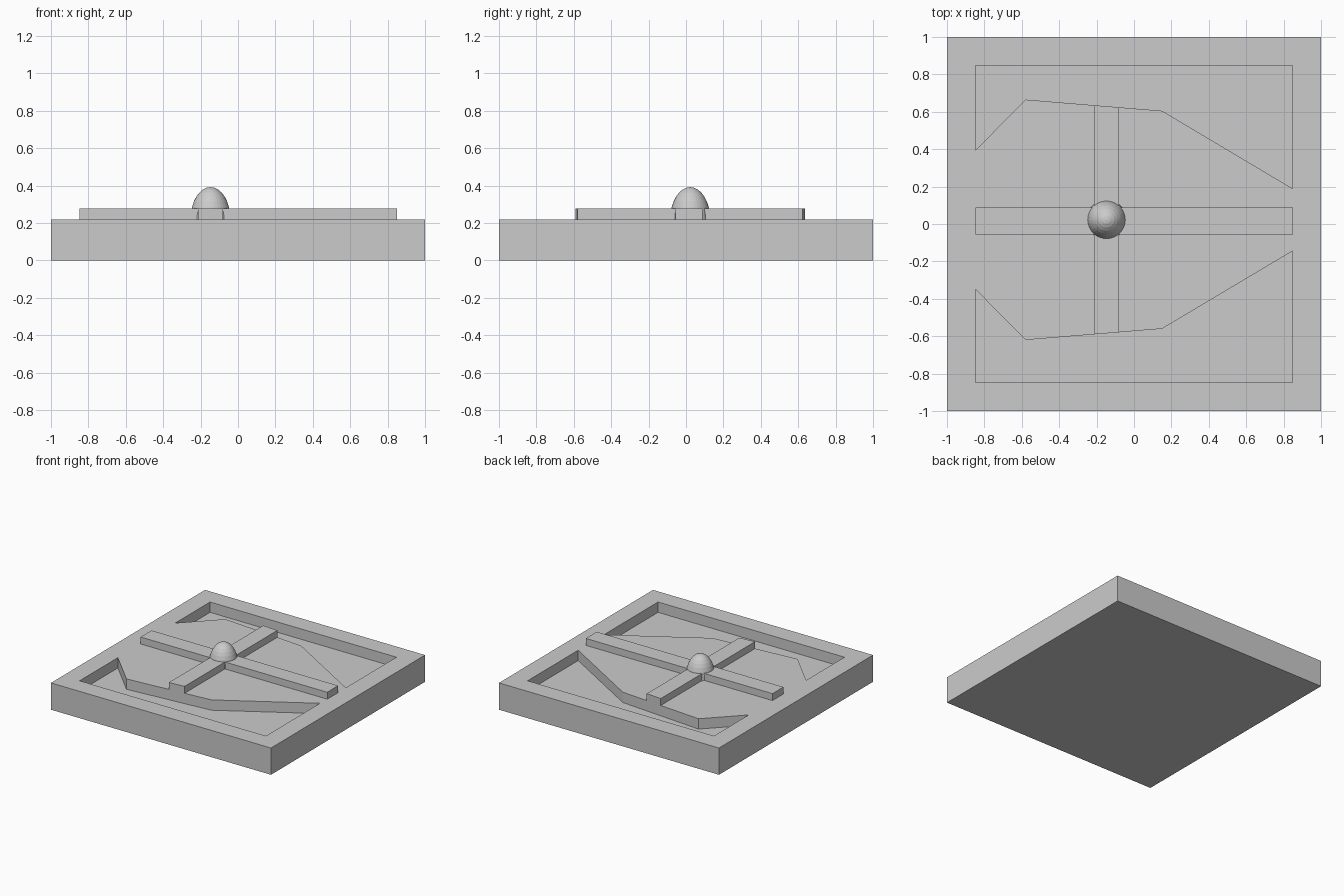
import bpy
import bmesh
from mathutils import Matrix

cube = bpy.data.objects.get("Cube")
if cube:
    bpy.data.objects.remove(cube, do_unlink=True)

DECK = 0.22        # top of the base slab
FLOOR = 0.135      # bottom of the recesses
BAR_TOP = 0.277    # top of the crossing bars
AXIS = 0.0225      # the recesses mirror about this y

grey = bpy.data.materials.new("light_grey")
grey.use_nodes = True
colour = (0.6, 0.6, 0.6, 1)
grey.diffuse_color = colour
grey.node_tree.nodes["Principled BSDF"].inputs["Base Color"].default_value = colour


def add_object(name, bm):
    bmesh.ops.recalc_face_normals(bm, faces=bm.faces)
    mesh = bpy.data.meshes.new(name)
    bm.to_mesh(mesh)
    bm.free()
    mesh.materials.append(grey)
    obj = bpy.data.objects.new(name, mesh)
    bpy.context.collection.objects.link(obj)
    return obj


def prism(name, outline, low, high):
    """Extrude a flat outline upwards from low to high."""
    bm = bmesh.new()
    face = bm.faces.new([bm.verts.new((x, y, low)) for x, y in outline])
    top = bmesh.ops.extrude_face_region(bm, geom=[face])["geom"]
    verts = [v for v in top if isinstance(v, bmesh.types.BMVert)]
    bmesh.ops.translate(bm, verts=verts, vec=(0, 0, high - low))
    return add_object(name, bm)


# Square base slab
base = prism("base_slab", [(-1, -1), (1, -1), (1, 1), (-1, 1)], 0, DECK)

# Angular recesses at the back and front, cut from the slab
inner_edge = [(0.847, 0.19), (0.15, 0.605), (-0.58, 0.665), (-0.847, 0.395)]
back = [(-0.847, 0.847), (0.847, 0.847)] + inner_edge
front = [(-0.847, -0.847), (0.847, -0.847)] + [(x, 2 * AXIS - y) for x, y in inner_edge]
for name, outline in (("back", back), ("front", front)):
    cutter = prism(name + "_recess_cutter", outline, FLOOR, DECK + 0.1)
    cutter.hide_render = True
    cutter.hide_set(True)
    cut = base.modifiers.new(name + "_recess", "BOOLEAN")
    cut.operation = "DIFFERENCE"
    cut.solver = "EXACT"
    cut.object = cutter

# Bake the cuts and drop the cutters
bpy.context.view_layer.update()
depsgraph = bpy.context.evaluated_depsgraph_get()
baked = bpy.data.meshes.new_from_object(base.evaluated_get(depsgraph))
cutters = [m.object for m in base.modifiers]
base.modifiers.clear()
base.data = baked
for cutter in cutters:
    bpy.data.objects.remove(cutter, do_unlink=True)

# Crossing bars; the cross bar's ends follow the slanted recess edges
x0, x1, y0, y1 = -0.215, -0.08, -0.055, 0.087
end0, end1 = 0.635, 0.624
cross = [(-0.847, y0), (x0, y0), (x0, 2 * AXIS - end0), (x1, 2 * AXIS - end1),
         (x1, y0), (0.85, y0), (0.85, y1), (x1, y1),
         (x1, end1), (x0, end0), (x0, y1), (-0.847, y1)]
prism("crossing_bars", cross, DECK, BAR_TOP)

# Tall dome over the crossing
bm = bmesh.new()
bmesh.ops.create_uvsphere(bm, u_segments=32, v_segments=16, radius=1)
bmesh.ops.bisect_plane(bm, geom=bm.verts[:] + bm.edges[:] + bm.faces[:],
                       plane_co=(0, 0, 0), plane_no=(0, 0, 1), clear_inner=True)
place = Matrix.Translation((-0.147, AXIS, DECK)) @ Matrix.Diagonal((0.107, 0.107, 0.172, 1))
bmesh.ops.transform(bm, matrix=place, verts=bm.verts)
add_object("dome", bm)
